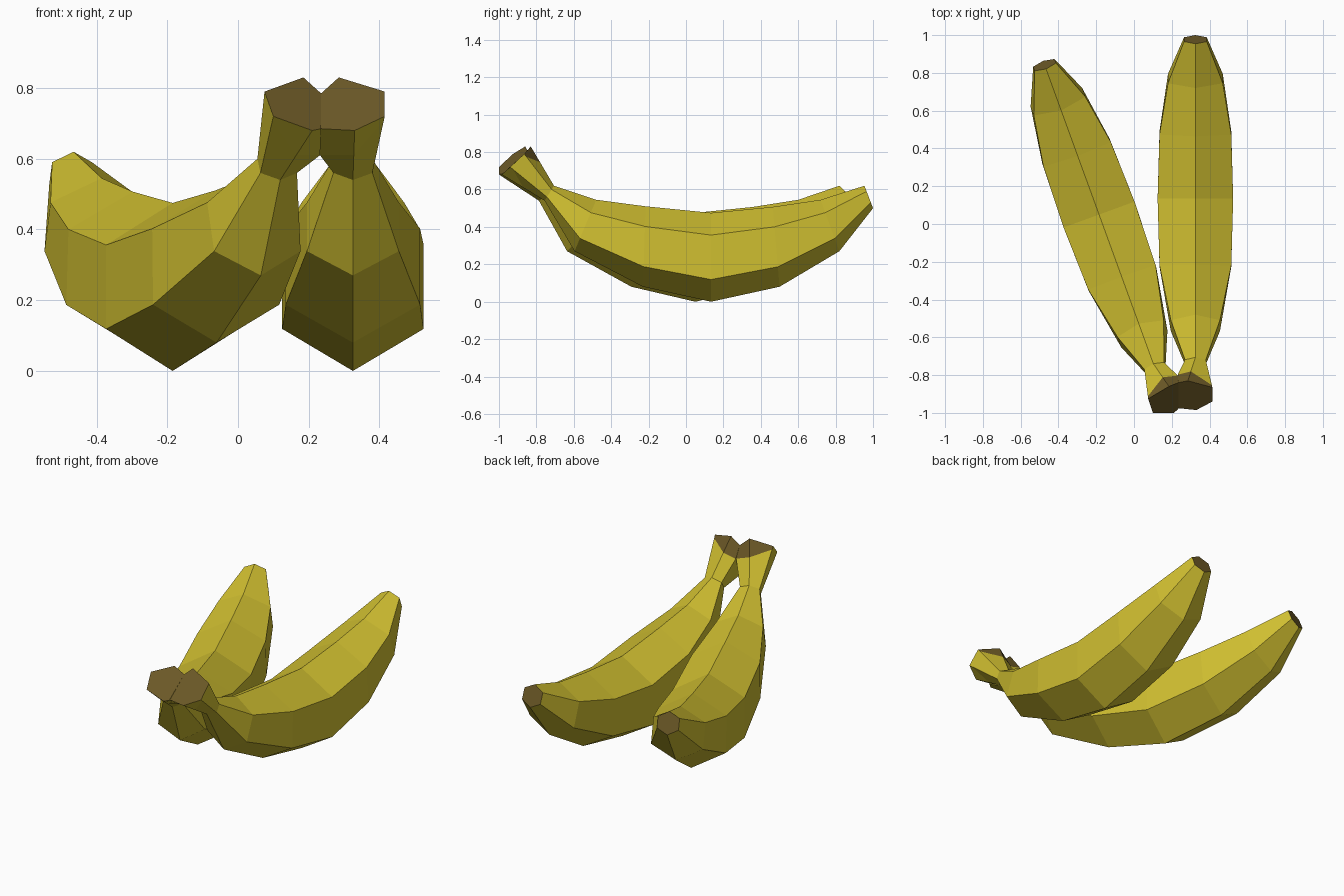
import bpy, bmesh, math
from mathutils import Vector, Matrix

if "Cube" in bpy.data.objects:
    bpy.data.objects.remove(bpy.data.objects["Cube"])

def material(name, rgb):
    m = bpy.data.materials.new(name)
    m.diffuse_color = (*rgb, 1)
    m.use_nodes = True
    m.node_tree.nodes["Principled BSDF"].inputs["Base Color"].default_value = m.diffuse_color
    return m

peel = material("yellow_peel", (0.63, 0.52, 0.03))
brown = material("brown_ends", (0.15, 0.10, 0.02))

# Sections from tip to neck: (bottom u, bottom z, top u, top z, half width)
SECTIONS = [
    (0.866, 0.50, 0.82, 0.62, 0.06),
    (0.686, 0.27, 0.586, 0.545, 0.145),
    (0.366, 0.08, 0.33, 0.507, 0.19),
    (0.0, 0.0, 0.0, 0.475, 0.2),
    (-0.364, 0.08, -0.35, 0.51, 0.19),
    (-0.73, 0.27, -0.614, 0.545, 0.13),
    (-0.89, 0.54, -0.84, 0.62, 0.055),
]

def hexagon(bu, bz, tu, tz, w):
    """Six-sided ring: top, right up, right low, bottom, left low, left up."""
    b, t = Vector((0, bu, bz)), Vector((0, tu, tz))
    side = Vector((w, 0, 0))
    hi, lo = b.lerp(t, 0.75), b.lerp(t, 0.25)
    return [t, hi + side, lo + side, b, lo - side, hi - side]

def banana(name, x, y, degrees, stem_end, inner):
    place = Matrix.Translation((x, y, 0)) @ Matrix.Rotation(math.radians(degrees), 4, 'Z')
    rings = [[place @ v for v in hexagon(*s)] for s in SECTIONS]
    end = [Vector(v) for v in stem_end]
    # uneven ring in the stem: the inner corners form the web joining both stems,
    # the top corner marks where the brown starts
    up_in, low_in = inner
    mid = []
    for i in range(6):
        t = {0: 0.6, 3: 0.5, up_in: 0.65, low_in: 0.4}.get(i, 0.92)
        p = rings[-1][i].lerp(end[i], t)
        if i in inner:
            p.x = 0.232
        mid.append(p)
    rings += [mid, end]

    bm = bmesh.new()
    loops = [[bm.verts.new(v) for v in r] for r in rings]
    for k in range(len(loops) - 1):
        a, b = loops[k], loops[k + 1]
        for i in range(6):
            j = (i + 1) % 6
            f = bm.faces.new((a[i], a[j], b[j], b[i]))
            # brown upper faces next to the cut stem
            if k == len(loops) - 2 and i in (0, 5):
                f.material_index = 1
    for cap in (loops[0], loops[-1]):
        bm.faces.new(cap).material_index = 1
    bmesh.ops.recalc_face_normals(bm, faces=bm.faces)
    me = bpy.data.meshes.new(name)
    bm.to_mesh(me)
    bm.free()
    me.materials.append(peel)
    me.materials.append(brown)
    ob = bpy.data.objects.new(name, me)
    bpy.context.collection.objects.link(ob)

# Straight banana on the right
banana("right_banana", 0.325, 0.134, 0,
       [(0.285, -0.83, 0.83), (0.415, -0.865, 0.79), (0.415, -0.94, 0.72),
        (0.33, -0.985, 0.68), (0.235, -0.975, 0.685), (0.235, -0.84, 0.785)], (5, 4))

# Turned banana on the left
banana("left_banana", -0.185, 0.05, 20,
       [(0.185, -0.86, 0.83), (0.235, -0.84, 0.785), (0.235, -0.98, 0.685),
        (0.21, -1.0, 0.68), (0.10, -1.0, 0.72), (0.075, -0.925, 0.79)], (1, 2))
